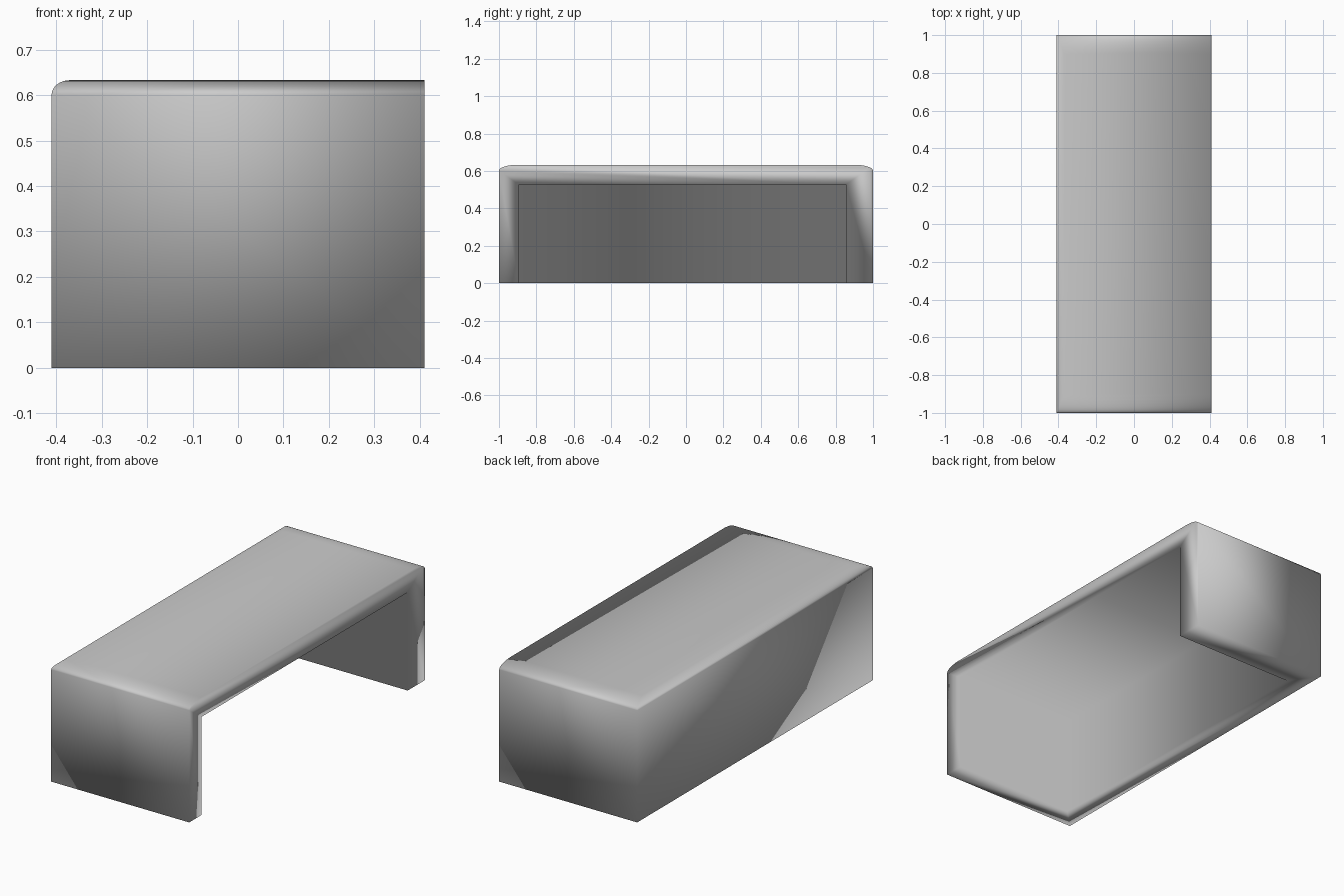
import bpy, bmesh
from mathutils import Vector

if "Cube" in bpy.data.objects:
    bpy.data.objects.remove(bpy.data.objects["Cube"])

WIDTH, DEPTH, HEIGHT = 0.82, 2.0, 0.633
WALL = 0.106   # top, front and left thickness
BACK = 0.145   # back thickness
ROUND = 0.05   # rounding as a fraction of each side

grey = bpy.data.materials.new("plain_grey")
grey.diffuse_color = (0.6, 0.6, 0.6, 1.0)
grey.use_nodes = True
grey.node_tree.nodes["Principled BSDF"].inputs["Base Color"].default_value = grey.diffuse_color


def block(name, low, high, rounding=0.0):
    """Smooth box between two corners, with optional rounded front, back and left top edges."""
    bm = bmesh.new()
    bmesh.ops.create_cube(bm, size=1.0)
    if rounding:
        edges = []
        for e in bm.edges:
            mid = (e.verts[0].co + e.verts[1].co) / 2
            if mid.z > 0.4 and mid.x < 0.4:
                edges.append(e)
        bmesh.ops.bevel(bm, geom=edges, offset=rounding, segments=8,
                        profile=0.5, affect='EDGES')
    low, high = Vector(low), Vector(high)
    size, centre = high - low, (low + high) / 2
    for v in bm.verts:
        v.co = Vector(a * b for a, b in zip(v.co, size)) + centre
    for f in bm.faces:
        f.smooth = True
    mesh = bpy.data.meshes.new(name)
    bm.to_mesh(mesh)
    bm.free()
    mesh.materials.append(grey)
    obj = bpy.data.objects.new(name, mesh)
    bpy.context.collection.objects.link(obj)
    return obj


# Outer shell with softened top edges
shell = block("shell", (-WIDTH / 2, -DEPTH / 2, 0), (WIDTH / 2, DEPTH / 2, HEIGHT), ROUND)

# Cavity open to the right and below; the back wall is a little thicker
cavity = block("cavity_cutter", (-WIDTH / 2 + WALL, -DEPTH / 2 + WALL, -0.3),
               (0.7, DEPTH / 2 - BACK, HEIGHT - WALL))
cavity.hide_render = True

cut = shell.modifiers.new("hollow", 'BOOLEAN')
cut.operation = 'DIFFERENCE'
cut.solver = 'EXACT'
cut.object = cavity
bpy.context.view_layer.objects.active = shell
shell.select_set(True)
bpy.ops.object.modifier_apply(modifier=cut.name)
bpy.data.objects.remove(cavity, do_unlink=True)
